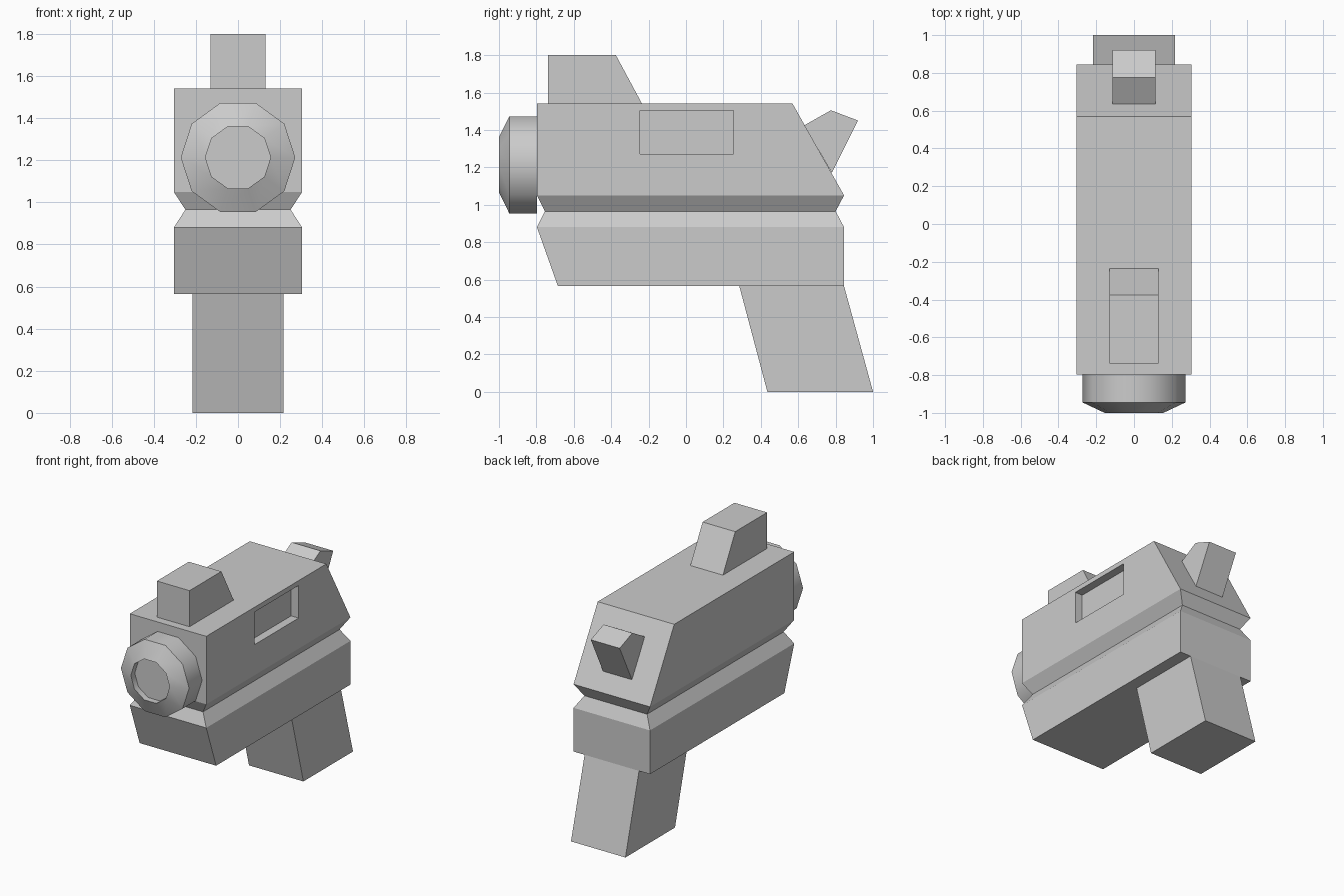
import bpy, bmesh
from math import cos, sin, pi, radians

if "Cube" in bpy.data.objects:
    bpy.data.objects.remove(bpy.data.objects["Cube"])


def make(name, rings, smooth=False):
    """Skin a closed solid through a list of equal-length point rings."""
    bm = bmesh.new()
    loops = [[bm.verts.new(p) for p in ring] for ring in rings]
    n = len(loops[0])
    for a, b in zip(loops, loops[1:]):
        for i in range(n):
            j = (i + 1) % n
            bm.faces.new((a[i], a[j], b[j], b[i]))
    bm.faces.new(loops[0][::-1])
    bm.faces.new(loops[-1])
    bmesh.ops.recalc_face_normals(bm, faces=bm.faces)
    mesh = bpy.data.meshes.new(name)
    bm.to_mesh(mesh)
    bm.free()
    obj = bpy.data.objects.new(name, mesh)
    bpy.context.collection.objects.link(obj)
    bpy.ops.object.select_all(action='DESELECT')
    obj.select_set(True)
    bpy.context.view_layer.objects.active = obj
    if smooth:
        bpy.ops.object.shade_smooth_by_angle(angle=radians(40))
    return obj


def slab(name, profile, x0, x1):
    """Extrude a (y, z) side profile between two x positions."""
    return make(name, [[(x, y, z) for y, z in profile] for x in (x0, x1)])


def box_ring(z, y0, y1, hx):
    return [(-hx, y0, z), (hx, y0, z), (hx, y1, z), (-hx, y1, z)]


def round_ring(y, r, sides=10, zc=1.213):
    return [(r * cos(2 * pi * i / sides), y, zc + r * sin(2 * pi * i / sides))
            for i in range(sides)]


# Body: lower block, V groove all round, upper block with sloped back
body = make("body", [box_ring(*r) for r in (
    (0.565, -0.685, 0.845, 0.305),
    (0.88, -0.797, 0.845, 0.305),
    (0.965, -0.755, 0.80, 0.25),
    (1.05, -0.797, 0.845, 0.305),
    (1.54, -0.797, 0.57, 0.305))])

# Shallow window in the right side only
cutter = slab("window_cutter", [(-0.245, 1.27), (0.255, 1.27), (0.255, 1.505), (-0.245, 1.505)],
              0.245, 0.40)
cutter.hide_render = True
cut = body.modifiers.new("window", 'BOOLEAN')
cut.operation = 'DIFFERENCE'
cut.solver = 'EXACT'
cut.object = cutter
bpy.context.view_layer.objects.active = body
bpy.ops.object.modifier_apply(modifier=cut.name)
bpy.data.objects.remove(cutter)

# Raked grip
slab("grip", [(0.285, 0.565), (0.845, 0.565), (1.0, 0.0), (0.435, 0.0)], -0.217, 0.217)

# Front sight block
slab("sight", [(-0.738, 1.54), (-0.738, 1.80), (-0.375, 1.80), (-0.235, 1.54)], -0.13, 0.13)

# Hammer on the sloped back
slab("hammer", [(0.633, 1.425), (0.775, 1.505), (0.92, 1.45), (0.78, 1.17)], -0.115, 0.115)

# Ten-sided muzzle with bevelled rim and shallow bore
make("muzzle", [round_ring(y, r) for y, r in (
    (-0.797, 0.272), (-0.945, 0.272), (-1.0, 0.155), (-0.955, 0.155))], smooth=True)
